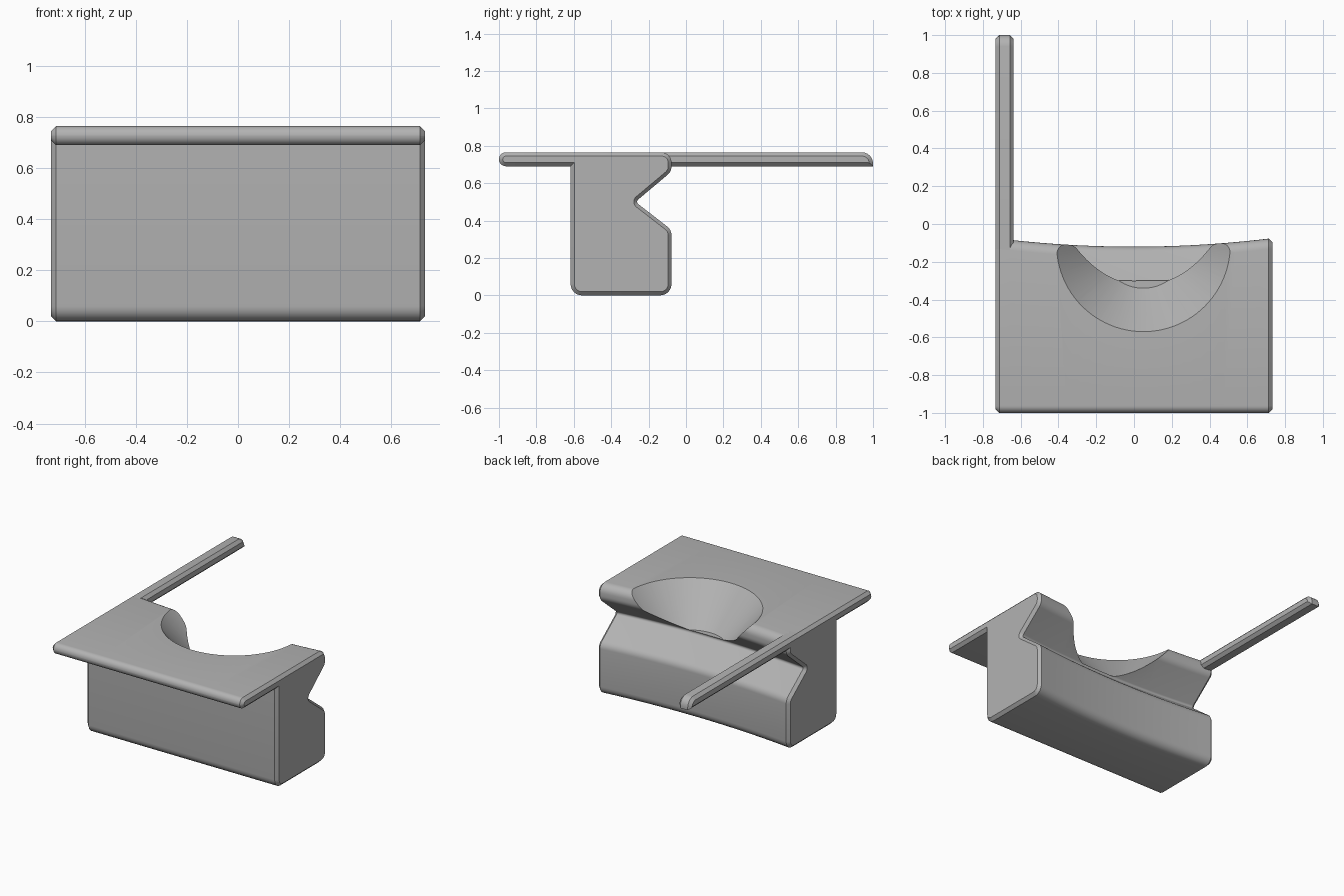
import bpy, bmesh, math
from mathutils import Vector

cube = bpy.data.objects.get("Cube")
if cube:
    bpy.data.objects.remove(cube)

grey = bpy.data.materials.new("plain grey")
grey.use_nodes = True
grey.diffuse_color = (0.45, 0.45, 0.45, 1)
grey.node_tree.nodes["Principled BSDF"].inputs["Base Color"].default_value = (0.45, 0.45, 0.45, 1)

HALF = 0.733     # half width
CHAMFER = 0.02   # bevel around both ends
TOP, UNDER = 0.765, 0.69


def rounded(corners, steps=6):
    """Outline from (y, z, radius) corners, each replaced by an arc."""
    out = []
    for i, (y, z, r) in enumerate(corners):
        p = Vector((y, z))
        if r == 0:
            out.append(p)
            continue
        a = (Vector(corners[i - 1][:2]) - p).normalized()
        b = (Vector(corners[(i + 1) % len(corners)][:2]) - p).normalized()
        half = a.angle(b) / 2
        centre = p + (a + b).normalized() * r / math.sin(half)
        start = p + a * r / math.tan(half) - centre
        end = p + b * r / math.tan(half) - centre
        sweep = math.pi - 2 * half
        for k in range(steps + 1):
            t = k / steps
            out.append(centre + (start * math.sin((1 - t) * sweep)
                                 + end * math.sin(t * sweep)) / math.sin(sweep))
    return out


def inset(points, d):
    """Move a counter-clockwise outline inward by d."""
    out = []
    for i, p in enumerate(points):
        e = (p - points[i - 1]).normalized()
        f = (points[(i + 1) % len(points)] - p).normalized()
        n, m = Vector((-e.y, e.x)), Vector((-f.y, f.x))
        out.append(p + (n + m) * d / (1 + n.dot(m)))
    return out


def finish(name, bm):
    bmesh.ops.recalc_face_normals(bm, faces=bm.faces)
    mesh = bpy.data.meshes.new(name)
    bm.to_mesh(mesh)
    bm.free()
    ob = bpy.data.objects.new(name, mesh)
    bpy.context.collection.objects.link(ob)
    mesh.materials.append(grey)
    return ob


def loft(name, outline, x0, x1, count, bend):
    """Sweep an outline along x with chamfered ends and a bent back."""
    small = inset(outline, CHAMFER)
    a, b = x0 + CHAMFER, x1 - CHAMFER
    stations = [(x0, small)]
    stations += [(a + (b - a) * k / count, outline) for k in range(count + 1)]
    stations.append((x1, small))
    bm = bmesh.new()
    rings = []
    for x, pts in stations:
        sag = bend * (1 - (x / HALF) ** 2)
        rings.append([bm.verts.new((x, p.x - (sag if p.x > -0.4 else 0), p.y)) for p in pts])
    for r, s in zip(rings, rings[1:]):
        for i in range(len(r)):
            bm.faces.new((r[i - 1], r[i], s[i], s[i - 1]))
    bm.faces.new(rings[0])
    bm.faces.new(rings[-1])
    return finish(name, bm)


def smooth(ob):
    bpy.ops.object.select_all(action='DESELECT')
    ob.select_set(True)
    bpy.context.view_layer.objects.active = ob
    bpy.ops.object.shade_smooth_by_angle(angle=math.radians(30))


# Block with front ledge and V groove along the curved back
block = loft("grooved_block", rounded([
    (-0.617, 0, 0.06), (-0.075, 0, 0.06), (-0.075, 0.35, 0.06),
    (-0.268, 0.5, 0.015), (-0.075, 0.662, 0.06), (-0.075, TOP, 0.055),
    (-1, TOP, 0.037), (-1, UNDER, 0.037), (-0.617, UNDER, 0)]),
    -HALF, HALF, 24, 0.045)

# Conical scoop through the upper lip
low, high, r_low, r_high = 0.51, 0.815, 0.23, 0.505
bm = bmesh.new()
bmesh.ops.create_cone(bm, cap_ends=True, segments=96, radius1=r_low,
                      radius2=r_high, depth=high - low)
bmesh.ops.translate(bm, verts=bm.verts, vec=(0.05, -0.11, (low + high) / 2))
cutter = finish("scoop_cutter", bm)
cutter.hide_render = True
cutter.hide_viewport = True
cut = block.modifiers.new("scoop", 'BOOLEAN')
cut.operation = 'DIFFERENCE'
cut.solver = 'EXACT'
cut.object = cutter
bpy.context.view_layer.update()
carved = bpy.data.meshes.new_from_object(
    block.evaluated_get(bpy.context.evaluated_depsgraph_get()))
block.modifiers.clear()
block.data = carved
bpy.data.objects.remove(cutter)
smooth(block)

# Long arm pointing back from one side
arm = loft("side_arm", rounded([
    (-0.2, UNDER, 0), (1, UNDER, 0), (1, TOP, 0.06), (-0.2, TOP, 0)]),
    -HALF, -0.637, 1, 0)
smooth(arm)
